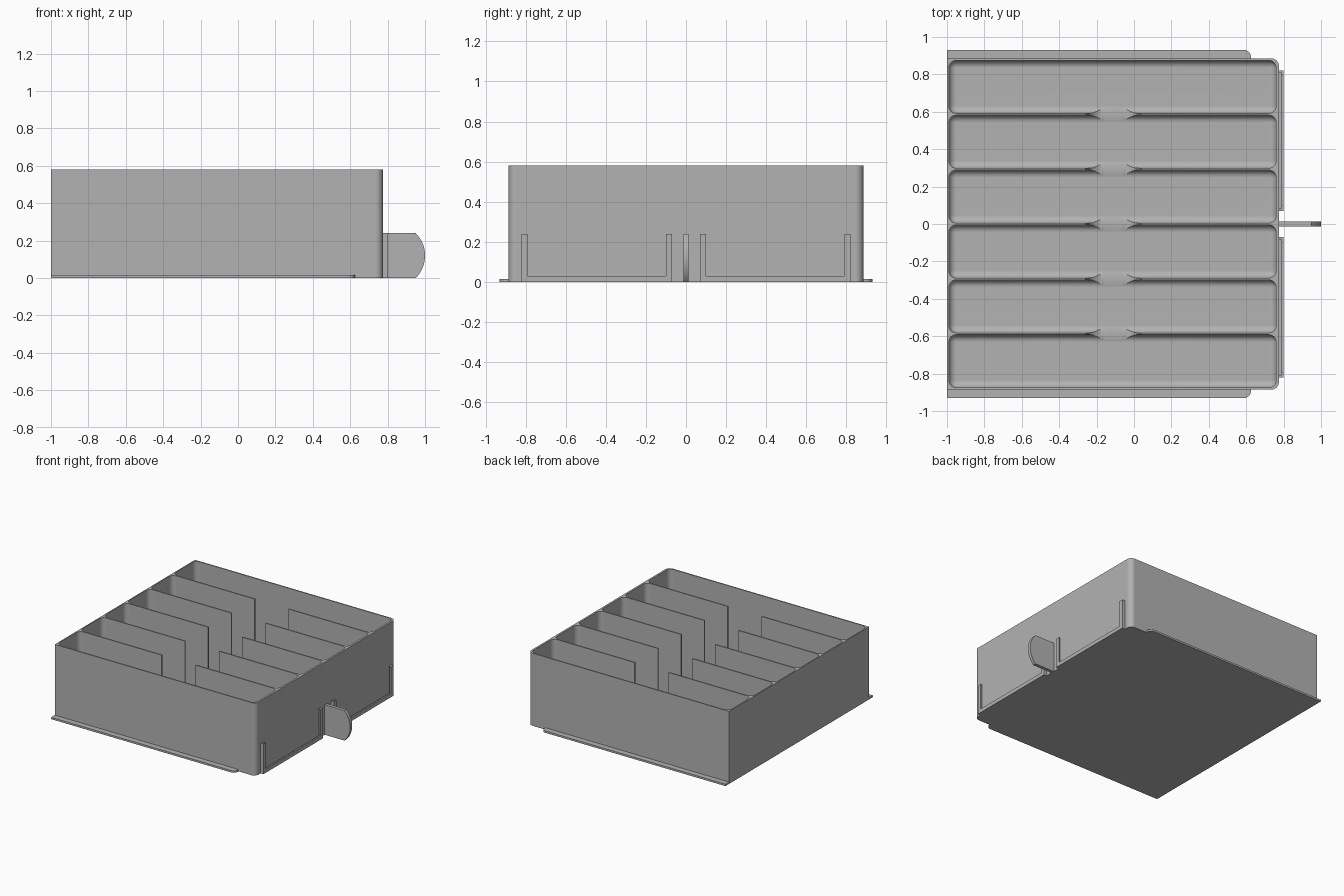
import bpy, bmesh, math

if "Cube" in bpy.data.objects:
    bpy.data.objects.remove(bpy.data.objects["Cube"], do_unlink=True)

grey = bpy.data.materials.new("plain grey")
grey.use_nodes = True
grey.diffuse_color = (0.45, 0.45, 0.45, 1)
grey.node_tree.nodes["Principled BSDF"].inputs["Base Color"].default_value = (0.45, 0.45, 0.45, 1)


def make_object(name, bm):
    bmesh.ops.recalc_face_normals(bm, faces=bm.faces)
    mesh = bpy.data.meshes.new(name)
    bm.to_mesh(mesh)
    bm.free()
    mesh.materials.append(grey)
    obj = bpy.data.objects.new(name, mesh)
    bpy.context.collection.objects.link(obj)
    return obj


def add_box(bm, low, high, radius=0, pick=None):
    """Add a box; edges whose midpoint and direction satisfy pick are rounded."""
    part = bmesh.new()
    bmesh.ops.create_cube(part, size=1)
    for v in part.verts:
        v.co = [l + (c + 0.5) * (h - l) for c, l, h in zip(v.co, low, high)]
    if pick:
        edges = [e for e in part.edges
                 if pick((e.verts[0].co + e.verts[1].co) / 2, e.verts[1].co - e.verts[0].co)]
        bmesh.ops.bevel(part, geom=edges, offset=radius, segments=8,
                        profile=0.5, affect='EDGES')
    temp = bpy.data.meshes.new("temp")
    part.to_mesh(temp)
    part.free()
    bm.from_mesh(temp)
    bpy.data.meshes.remove(temp)


def add_prism(bm, points, offset):
    """Extrude a closed outline by an offset vector."""
    face = bm.faces.new([bm.verts.new(p) for p in points])
    grown = bmesh.ops.extrude_face_region(bm, geom=[face])["geom"]
    bmesh.ops.translate(bm, vec=offset, verts=[g for g in grown if isinstance(g, bmesh.types.BMVert)])


def cut(target, cutter):
    mod = target.modifiers.new("cut", 'BOOLEAN')
    mod.operation = 'DIFFERENCE'
    mod.solver = 'EXACT'
    mod.object = cutter
    bpy.context.view_layer.objects.active = target
    bpy.ops.object.modifier_apply(modifier=mod.name)
    bpy.data.objects.remove(cutter, do_unlink=True)


def smooth(obj):
    bpy.ops.object.select_all(action='DESELECT')
    obj.select_set(True)
    bpy.context.view_layer.objects.active = obj
    bpy.ops.object.shade_smooth_by_angle(angle=math.radians(30))
    mod = obj.modifiers.new("flat sides", 'WEIGHTED_NORMAL')
    mod.keep_sharp = True


BACK, FRONT, HALF, TOP = -1.0, 0.775, 0.885, 0.58
FLOOR, WALL, ROUND = 0.015, 0.01, 0.04

# Outer block, rounded on the handle end only
bm = bmesh.new()
add_box(bm, (BACK, -HALF, 0), (FRONT, HALF, TOP), ROUND,
        lambda mid, d: abs(d.z) > 0.1 and mid.x > 0)
tray = make_object("divided_tray", bm)

# Six compartments with rounded corners and floors
bm = bmesh.new()
width = (2 * HALF - 7 * WALL) / 6
for i in range(6):
    y = -HALF + WALL + i * (width + WALL)
    add_box(bm, (BACK + WALL, y, FLOOR), (0.76, y + width, 0.7), ROUND,
            lambda mid, d: mid.z < 0.6)
cut(tray, make_object("compartment_cutter", bm))

# Round-bottomed finger slot through the dividers
bm = bmesh.new()
left, right, base, r = -0.26, 0.04, FLOOR + 0.001, 0.11
outline = [(left, -0.74, 0.7)]
for centre, start in ((left + r, math.pi), (right - r, 1.5 * math.pi)):
    for k in range(13):
        a = start + k * math.pi / 24
        outline.append((centre + r * math.cos(a), -0.74, base + r + r * math.sin(a)))
outline.append((right, -0.74, 0.7))
add_prism(bm, outline, (0, 1.48, 0))
cut(tray, make_object("slot_cutter", bm))
smooth(tray)

# Side runners along the bottom
for name, s in (("left_runner", 1), ("right_runner", -1)):
    bm = bmesh.new()
    ys = sorted((s * (HALF - 0.003), s * 0.93))
    add_box(bm, (BACK, ys[0], 0), (0.625, ys[1], 0.015), 0.035,
            lambda mid, d: abs(d.z) > 0.01 and abs(d.y) < 0.001 and mid.x > 0 and mid.y * s > 0.9)
    smooth(make_object(name, bm))

# Label holders: a U-shaped lip standing off the wall on a thinner spacer
for name, s in (("left_label_holder", 1), ("right_label_holder", -1)):
    bm = bmesh.new()
    for x0, x1, w in ((FRONT - 0.002, 0.788, 0.014), (0.788, 0.80, 0.03)):
        shape = [(0.07, 0), (0.82, 0), (0.82, 0.24), (0.82 - w, 0.24),
                 (0.82 - w, w), (0.07 + w, w), (0.07 + w, 0.24), (0.07, 0.24)]
        add_prism(bm, [(x0, s * y, z) for y, z in shape], (x1 - x0, 0, 0))
    make_object(name, bm)

# Pull tab with an arced end
bm = bmesh.new()
radius = (0.12 ** 2 + 0.05 ** 2) / 0.1
reach = math.asin(0.12 / radius)
outline = [(FRONT - 0.005, -0.013, 0.24), (FRONT - 0.005, -0.013, 0)]
for k in range(17):
    a = reach * (k / 8 - 1)
    outline.append((1 - radius + radius * math.cos(a), -0.013, 0.12 + radius * math.sin(a)))
add_prism(bm, outline, (0, 0.026, 0))
smooth(make_object("pull_tab", bm))
